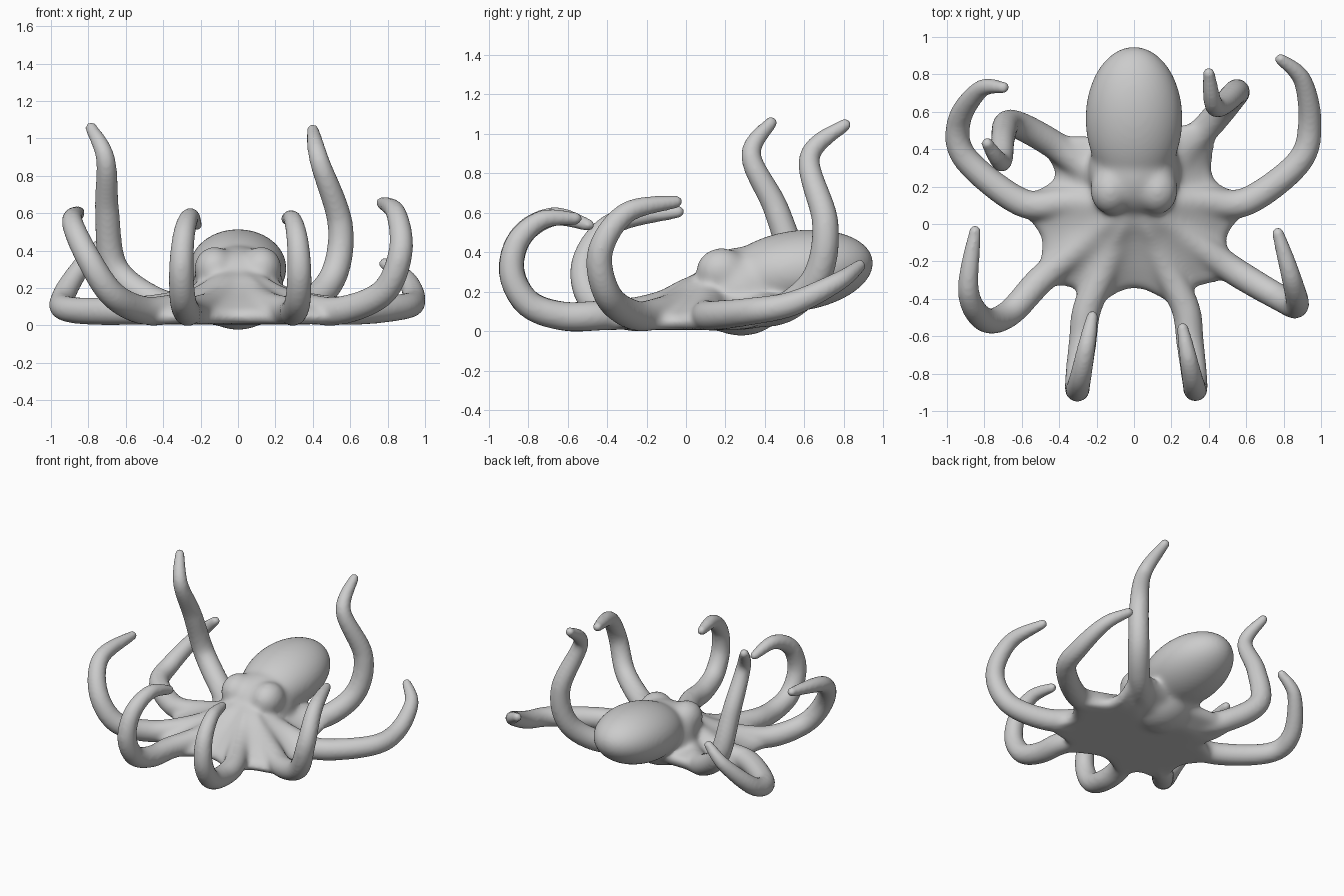
import bpy, bmesh, math
from mathutils import Vector, Matrix

if "Cube" in bpy.data.objects:
    bpy.data.objects.remove(bpy.data.objects["Cube"])

HUB = Vector((0, .12, 0))


def spline(pts, steps=10, closed=False):
    """Catmull-Rom samples through the points."""
    n = len(pts)
    out = []
    for i in range(n if closed else n - 1):
        ids = [(i + k) % n if closed else min(max(i + k, 0), n - 1) for k in (-1, 0, 1, 2)]
        a, b, c, d = (pts[j] for j in ids)
        for s in range(steps):
            t = s / steps
            out.append(0.5 * (2 * b + (c - a) * t + (2 * a - 5 * b + 4 * c - d) * t * t
                              + (3 * b - a - 3 * c + d) * t ** 3))
    return out if closed else out + [pts[-1]]


def loft(bm, rings):
    n = len(rings[0])
    for a, b in zip(rings, rings[1:]):
        for i in range(n):
            bm.faces.new((a[i], a[(i + 1) % n], b[(i + 1) % n], b[i]))
    bm.faces.new(rings[0][::-1])
    bm.faces.new(rings[-1])


def ellipsoid(bm, loc, radii, tilt=0.0):
    m = Matrix.Translation(loc) @ Matrix.Rotation(tilt, 4, 'X') @ Matrix.Diagonal((*radii, 1))
    bmesh.ops.create_icosphere(bm, subdivisions=4, radius=1, matrix=m)


def arm_radius(t):
    # slow taper along the arm, quicker near the tip
    return .086 - .028 * t - .026 * t ** 6


def tentacle(bm, pts, sides=16):
    # the root runs from the hub to the first given point
    foot = pts[0]
    root = [HUB.lerp(foot, f) for f in (.25, .62)]
    root[0].z, root[1].z = .15, .098
    path = spline(root + pts)
    dist = [0]
    for a, b in zip(path, path[1:]):
        dist.append(dist[-1] + (b - a).length)
    normal = Vector((0, 0, 1))
    rings = []
    for i, p in enumerate(path):
        tan = (path[min(i + 1, len(path) - 1)] - path[max(i - 1, 0)]).normalized()
        normal = (normal - tan * normal.dot(tan)).normalized()
        side = tan.cross(normal)
        r = arm_radius(dist[i] / dist[-1])
        rings.append([bm.verts.new(p + r * (math.cos(a) * normal + math.sin(a) * side))
                      for a in (2 * math.pi * k / sides for k in range(sides))])
    loft(bm, rings)
    ellipsoid(bm, path[-1], [arm_radius(1)] * 3)


def front_arm(side, sweep, x):
    """Straight run on the ground, then a circular curl back over itself."""
    pts = [Vector((side * (x - .025), -.45, .078))]
    for k in range(6):
        a = sweep * k / 5
        pts.append(Vector((side * (x + .04 * math.sin(a) - .008 * a),
                           -.635 - .25 * math.sin(a), .33 - .252 * math.cos(a))))
    return pts


def arm(*pts):
    return [Vector(p) for p in pts]


# Eight arms, in order around the body
front_left, front_right = front_arm(-1, 3.75, .275), front_arm(1, 3.45, .3)
side_left = arm((-.5, -.3, .08), (-.67, -.48, .165), (-.8, -.51, .36), (-.885, -.36, .55), (-.85, -.04, .605))
side_right = arm((.55, -.26, .08), (.78, -.395, .18), (.87, -.435, .4), (.845, -.3, .6), (.77, -.05, .655))
low_left = arm((-.6, .115, .078), (-.9, .35, .085), (-.935, .55, .15), (-.82, .72, .34), (-.7, .73, .46))
low_right = arm((.6, .12, .078), (.88, .33, .1), (.94, .54, .14), (.9, .77, .25), (.785, .88, .33))
tall_left = arm((-.47, .45, .145), (-.66, .54, .31), (-.7, .46, .61), (-.708, .33, .89), (-.785, .43, 1.055))
tall_right = arm((.4, .53, .135), (.52, .67, .29), (.545, .705, .55), (.435, .625, .88), (.4, .805, 1.045))
arms = [front_left, side_left, low_left, tall_left, tall_right, low_right, side_right, front_right]

bm = bmesh.new()
for pts in arms:
    tentacle(bm, pts)

# Mantle, head and eye bumps
ellipsoid(bm, (0, .56, .305), (.26, .39, .205), math.radians(8))
ellipsoid(bm, (0, .28, .2), (.245, .25, .225))
for s in (-1, 1):
    ellipsoid(bm, (s * .125, .18, .305), (.11, .13, .118))

# Web: outline runs arm, valley, arm, valley around the body, lifted at the back
half = [(.32, -.34), (.49, -.08), (.42, .25)]
valleys = [(-x, y) for x, y in half] + [(0, .47)] + half[::-1] + [(0, -.34)]
outline = []
for pts, v in zip(arms, valleys):
    outline += [Vector((pts[0].x, pts[0].y, 0)), Vector((*v, 0))]
outline = spline(outline, 8, True)
rings = []
for s, z in ((.1, .006), (.6, .006), (.96, .008), (1.02, .045), (.96, .085), (.78, .13),
             (.58, .175), (.42, .215), (.28, .26), (.1, .3)):
    ring = []
    for p in outline:
        q = HUB.lerp(p, s)
        ring.append(bm.verts.new((q.x, q.y, z + .5 * max(0, q.y - .33))))
    rings.append(ring)
loft(bm, rings)

bmesh.ops.triangulate(bm, faces=[f for f in bm.faces if len(f.verts) > 4])
bmesh.ops.recalc_face_normals(bm, faces=bm.faces)
mesh = bpy.data.meshes.new("octopus_body")
bm.to_mesh(mesh)
bm.free()
body = bpy.data.objects.new("octopus_body", mesh)
bpy.context.collection.objects.link(body)

# Fuse the parts into one skin
fuse = body.modifiers.new("fuse", 'REMESH')
fuse.mode = 'VOXEL'
fuse.voxel_size = .012
skin = bpy.data.meshes.new_from_object(body.evaluated_get(bpy.context.evaluated_depsgraph_get()))
body.modifiers.clear()
body.data = skin

# Stronger smoothing where the arms, web and head meet
core = body.vertex_groups.new(name="core")
for v in skin.vertices:
    d = math.hypot(v.co.x, v.co.y - HUB.y)
    w = min(max((.7 - d) / .3, 0), 1)
    if w > 0:
        core.add([v.index], w, 'REPLACE')
blend = body.modifiers.new("blend", 'SMOOTH')
blend.factor = .5
blend.iterations = 40
blend.vertex_group = "core"
polish = body.modifiers.new("polish", 'SMOOTH')
polish.factor = .5
polish.iterations = 8
for f in skin.polygons:
    f.use_smooth = True
